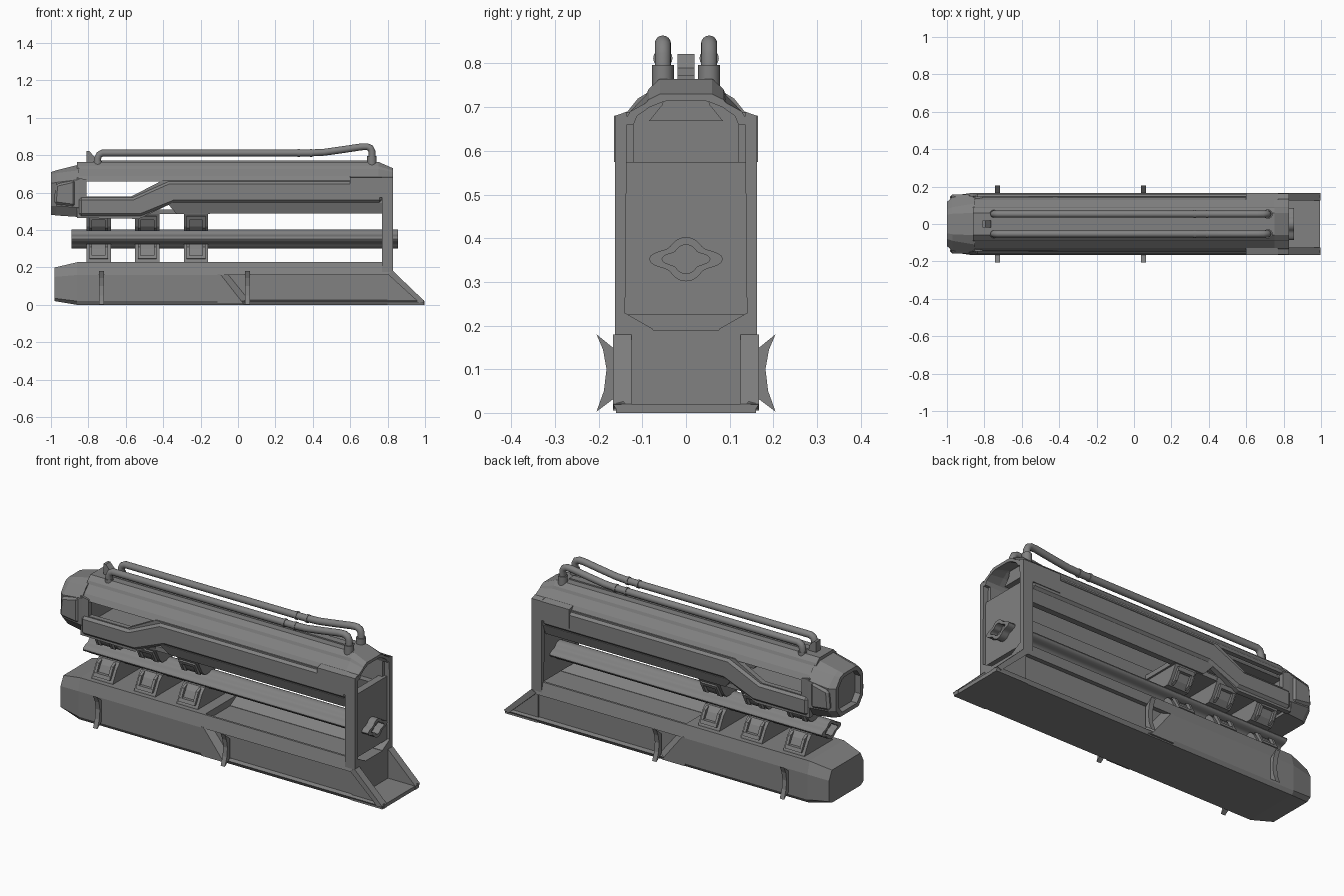
import bpy, bmesh
from math import sin, cos, pi, radians

if "Cube" in bpy.data.objects:
    bpy.data.objects.remove(bpy.data.objects["Cube"])

# Dark gunmetal grey shared by all parts
grey = bpy.data.materials.new("dark_grey")
grey.diffuse_color = (.22, .22, .22, 1)
grey.use_nodes = True
grey.node_tree.nodes["Principled BSDF"].inputs["Base Color"].default_value = grey.diffuse_color


def loft(name, loops, bevel=0):
    """Skin matching loops of 3D points and cap both ends."""
    bm = bmesh.new()
    rows = [[bm.verts.new(p) for p in loop] for loop in loops]
    n = len(rows[0])
    for a, b in zip(rows, rows[1:]):
        for i in range(n):
            j = (i + 1) % n
            bm.faces.new((a[i], a[j], b[j], b[i]))
    bm.faces.new(rows[0])
    bm.faces.new(rows[-1])
    bmesh.ops.recalc_face_normals(bm, faces=bm.faces)
    me = bpy.data.meshes.new(name)
    bm.to_mesh(me)
    bm.free()
    me.materials.append(grey)
    ob = bpy.data.objects.new(name, me)
    bpy.context.collection.objects.link(ob)
    if bevel:
        m = ob.modifiers.new("bevel", 'BEVEL')
        m.width = bevel
        m.segments = 1
    return ob


def mirrored(ob):
    m = ob.modifiers.new("mirror", 'MIRROR')
    m.use_axis = (False, True, False)
    return ob


def along_x(name, yz, x0, x1, bevel=0):
    return loft(name, [[(x, y, z) for y, z in yz] for x in (x0, x1)], bevel)


def along_y(name, xz, y0, y1, bevel=0, xz_outer=None):
    return loft(name, [[(x, y0, z) for x, z in xz],
                       [(x, y1, z) for x, z in (xz_outer or xz)]], bevel)


def box(name, x0, x1, y0, y1, z0, z1, bevel=0):
    return along_x(name, [(y0, z0), (y1, z0), (y1, z1), (y0, z1)], x0, x1, bevel)


def sym(half):
    """Complete a half cross-section by reflecting it in y."""
    return half + [(-y, z) for y, z in reversed(half)]


def sections(name, data):
    return loft(name, [[(x, y, z) for y, z in sym(h)] for x, h in data])


def smooth(ob):
    bpy.ops.object.select_all(action='DESELECT')
    ob.select_set(True)
    bpy.context.view_layer.objects.active = ob
    if ob.type == 'CURVE':
        bpy.ops.object.convert(target='MESH')
    bpy.ops.object.shade_smooth_by_angle(angle=radians(45))


# Base hull, tapered at the rear, with a lower narrower core forward
full = [(.155, 0), (.167, .02), (.167, .16), (.15, .228)]
sections("base_rear", [
    (-.98, [(.125, .02), (.15, .035), (.15, .15), (.125, .2)]),
    (-.86, full), (-.1, full)])
box("base_core", -.12, .83, -.143, .143, 0, .19)
box("base_floor", .8, .995, -.16, .16, 0, .02)
mirrored(along_x("base_top_rim", [(.143, .16), (.167, .16), (.15, .228),
                                  (.138, .228), (.075, .192), (.075, .16)], -.11, .83))
mirrored(along_x("base_bottom_rim", [(.12, 0), (.155, 0), (.167, .02), (.143, .026)], -.11, .995))
mirrored(along_y("base_slanted_step", [(-.11, .165), (-.11, .005), (.08, .005), (-.05, .165)],
                 .14, .167, xz_outer=[(-.11, .165), (-.11, .005), (.03, .005), (-.095, .165)]))
mirrored(along_y("base_end_fin", [(.8, .2), (.8, 0), (.997, 0), (.997, .02), (.83, .18)],
                 .125, .148))
# Thin slanted end lips reach the full width of the base
mirrored(along_y("base_end_lip", [(.8, .165), (.83, .18), (.997, .02), (.97, .01)], .143, .167))

# Curved side clips
clip = [(.162, .145), (.205, .18), (.19, .145), (.182, .1), (.188, .05),
        (.205, .003), (.162, .035)]
for x in (-.73, .05):
    mirrored(along_x("side_clip", clip, x - .013, x + .013))

# End plate and posts joining base and housing
along_x("end_plate", [(-.15, .225), (.15, .225), (.15, .575), (-.15, .575)], .775, .815)
mirrored(along_x("end_post", [(.14, .17), (.163, .16), (.163, .68), (.135, .69)], .77, .83))


# Lobed barrel with a recessed core
def lobed(s, x):
    pts = []
    for i in range(40):
        t = 2 * pi * i / 40
        r = (.055 + .01 * cos(4 * t)) * s
        pts.append((x, 1.3 * r * cos(t), .352 + .78 * r * sin(t)))
    return pts
smooth(loft("barrel", [lobed(.65, -.85), lobed(.65, -.89), lobed(1, -.89),
                       lobed(1, .855), lobed(.65, .855), lobed(.65, .81)]))

# Three paired barrel mounts, each with a framed pocket
for x in (-.745, -.485, -.225):
    for tag, z0, s in (("lower", .215, 1), ("upper", .505, -1)):
        def Z(d):
            return z0 + s * d
        along_x(tag + "_mount", sym([(.125, Z(0)), (.12, Z(.02)), (.085, Z(.085)), (.06, Z(.11))]),
                x - .065, x + .065)
        for dx in (-.05, .035):
            mirrored(along_x(tag + "_mount_rib", [(.118, Z(.03)), (.128, Z(.035)), (.098, Z(.095)),
                                                  (.07, Z(.11))], x + dx, x + dx + .015))
        mirrored(along_x(tag + "_mount_bar", [(.118, Z(.03)), (.13, Z(.032)), (.122, Z(.05)),
                                              (.105, Z(.05))], x - .05, x + .05))

# Housing roof: hollow faceted shell with a sloping front end
outer = [(.06, .765), (.085, .742), (.092, .727), (.128, .69), (.145, .66)]
inner = [(.12, .66), (.112, .68), (.082, .71), (.055, .73), (.045, .735)]


def roof(drop):
    def side(h):
        return [(y, z - drop * max(0, (z - .69) / .075)) for y, z in h]
    o, i = side(outer), side(inner)
    return o + i + [(-y, z) for y, z in i[::-1]] + [(-y, z) for y, z in o[::-1]]
loft("housing_roof", [[(x, y, z) for y, z in roof(d)]
                      for x, d in ((-.86, 0), (.75, 0), (.83, .035))])
box("roof_rib", -.78, .7, -.02, .02, .755, .772)
along_x("inner_beam", sym([(.085, .668), (.055, .705), (.045, .74)]), -.86, .74)

# Housing sides with the open window
mirrored(along_y("housing_side", [(-.86, .465), (-.86, .68), (-.81, .67), (-.81, .58), (-.57, .58),
                                  (-.40, .668), (.8, .668), (.8, .54), (-.36, .54), (-.53, .46)],
                 .12, .148))
mirrored(along_y("side_armour", [(-.85, .475), (-.85, .575), (-.56, .575), (-.37, .66),
                                 (.77, .66), (.77, .548), (-.34, .548), (-.52, .475)],
                 .135, .161, .014))
mirrored(along_x("side_latch_block", [(.12, .575), (.165, .575), (.165, .68), (.125, .69)],
                 .6, .77))
mirrored(loft("lower_rail", [[(x + e, .15, .545), (x, .128, .488), (x, .095, .488),
                              (x + e, .085, .545)] for x, e in ((-.33, -.05), (.77, 0))]))
box("housing_floor", -.86, -.15, -.12, .12, .485, .51)

# Tapered octagonal nose with a recessed mouth
mid = [(.05, .71), (.08, .70), (.118, .65), (.118, .53), (.08, .482)]
small = [(y * .82, .6 + (z - .6) * .82) for y, z in mid]
sections("nose", [
    (-.85, [(.06, .75), (.11, .72), (.15, .67), (.15, .52), (.12, .47)]),
    (-.97, [(.055, .72), (.09, .705), (.145, .655), (.145, .53), (.1, .478)]),
    (-1, mid), (-1, small), (-.965, small)])
mirrored(along_y("nose_side_panel", [(-.985, .54), (-.975, .645), (-.87, .67), (-.87, .525)],
                 .125, .158, .012))

# Rear sight
along_y("rear_sight", [(-.81, .75), (-.81, .822), (-.795, .822), (-.765, .79), (-.765, .75)],
        -.02, .02)


def tube(name, pts, r):
    cu = bpy.data.curves.new(name, 'CURVE')
    cu.dimensions = '3D'
    cu.bevel_depth = r
    cu.bevel_resolution = 6
    cu.use_fill_caps = True
    cu.materials.append(grey)
    sp = cu.splines.new('POLY')
    sp.points.add(len(pts) - 1)
    for p, c in zip(sp.points, pts):
        p.co = (*c, 1)
    ob = bpy.data.objects.new(name, cu)
    bpy.context.collection.objects.link(ob)
    smooth(ob)


# Twin roof pipes with end collars and couplings
path = [(-.75, .73), (-.75, .785), (-.742, .803), (-.725, .812), (.38, .812), (.46, .816),
        (.56, .83), (.66, .845), (.69, .846), (.708, .838), (.716, .82), (.716, .75)]
for y in (-.053, .053):
    tube("roof_pipe", [(x, y, z) for x, z in path], .0185)
    tube("pipe_collar", [(.716, y, .74), (.716, y, .797)], .025)
    tube("pipe_collar", [(-.75, y, .73), (-.75, y, .77)], .022)
    for x in (.325, .39):
        tube("pipe_coupling", [(x - .006, y, .812), (x + .006, y, .812)], .022)
